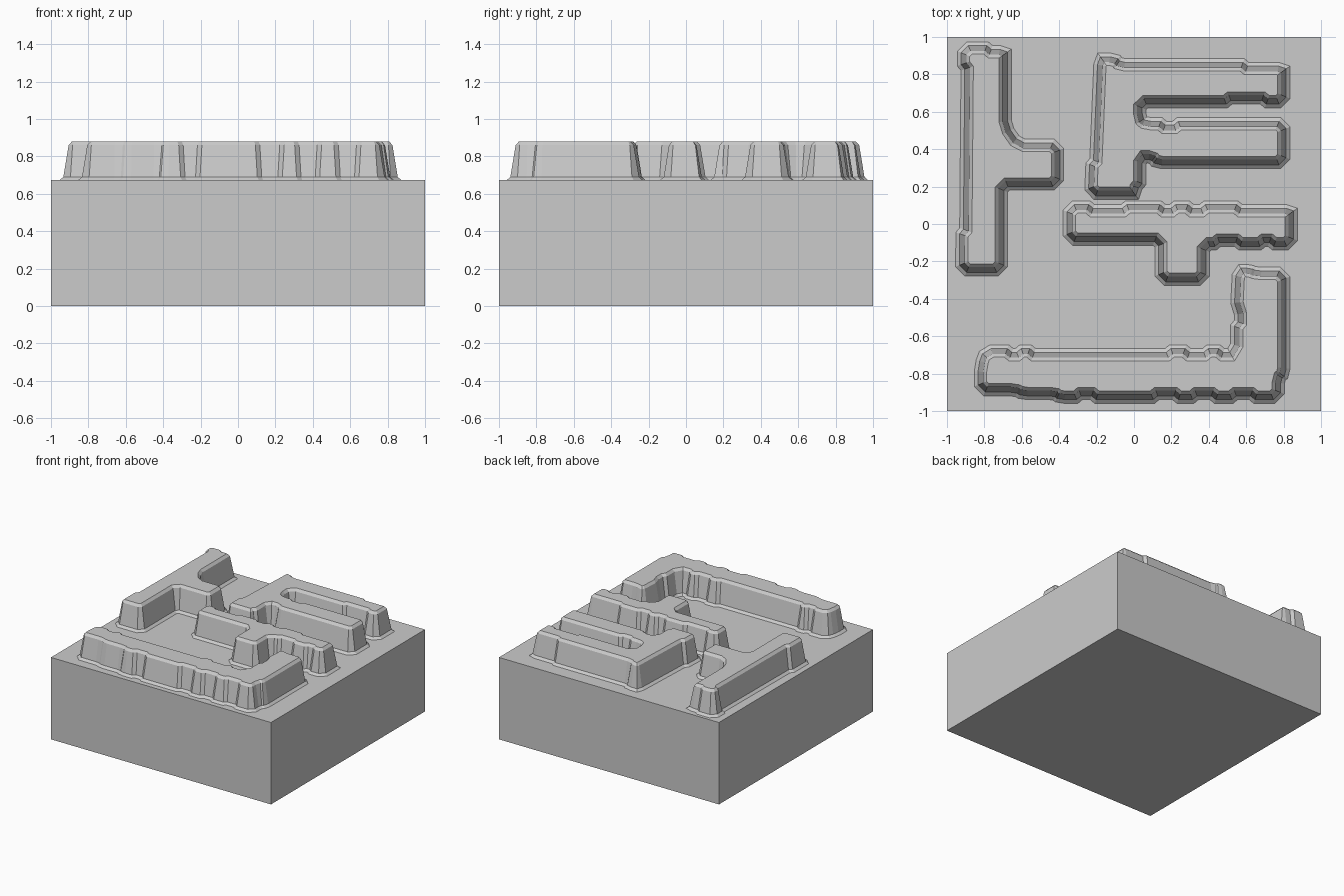
import bpy
import bmesh
from mathutils import Vector

default_cube = bpy.data.objects.get("Cube")
if default_cube:
    bpy.data.objects.remove(default_cube, do_unlink=True)

BASE_TOP = 0.673
CHAMFER = 0.03      # cut at every outline corner
NOTCH_RUN = 0.012   # half length of a notch step
NOTCH_DEPTH = 0.02  # how far a notch steps inward
# wall section: outward offset from the outline, height
WALL = [(0.034, BASE_TOP), (0.014, 0.69), (-0.014, 0.86), (-0.032, 0.88)]

grey = bpy.data.materials.new("plain grey")
grey.use_nodes = True
colour = (0.6, 0.6, 0.6, 1)
grey.diffuse_color = colour
grey.node_tree.nodes["Principled BSDF"].inputs["Base Color"].default_value = colour


def finish(name, bm):
    """Turn a bmesh into a named, flat shaded object."""
    bmesh.ops.recalc_face_normals(bm, faces=bm.faces)
    mesh = bpy.data.meshes.new(name)
    bm.to_mesh(mesh)
    bm.free()
    mesh.materials.append(grey)
    obj = bpy.data.objects.new(name, mesh)
    bpy.context.collection.objects.link(obj)
    return obj


def right_of(direction):
    """Unit vector to the right, which points inside a clockwise outline."""
    return Vector((direction.y, -direction.x)).normalized()


def stepped_outline(corners, notches):
    """Chamfer each corner and step the edge in and out at each notch distance."""
    points = []
    for i, corner in enumerate(corners):
        start = Vector(corner)
        end = Vector(corners[(i + 1) % len(corners)])
        along = (end - start).normalized()
        inward = right_of(along) * NOTCH_DEPTH
        length = (end - start).length
        cut = min(CHAMFER, length * 0.3)
        stepped = False
        points.append(start + along * cut)
        for distance in notches.get(i, []):
            points.append(start + along * (distance - NOTCH_RUN) + inward * stepped)
            stepped = not stepped
            points.append(start + along * (distance + NOTCH_RUN) + inward * stepped)
        points.append(start + along * (length - cut) + inward * stepped)
    return points


def offset_outline(points, amount):
    """Move a clockwise outline outward with mitred corners."""
    moved = []
    for i, point in enumerate(points):
        before = -right_of(point - points[i - 1])
        after = -right_of(points[(i + 1) % len(points)] - point)
        mitre = (before + after) / max(1 + before.dot(after), 0.4)
        moved.append(point + mitre * amount)
    return moved


def raised_block(name, corners, notches):
    """Sweep the wall section round an outline and close the flat top."""
    outline = stepped_outline(corners, notches)
    bm = bmesh.new()
    rings = []
    for offset, height in WALL:
        ring = offset_outline(outline, offset)
        rings.append([bm.verts.new((p.x, p.y, height)) for p in ring])
    for low, high in zip(rings, rings[1:]):
        for i in range(len(low)):
            bm.faces.new((low[i - 1], low[i], high[i], high[i - 1]))
    bm.faces.new(rings[-1])
    return finish(name, bm)


# square base slab
bm = bmesh.new()
bmesh.ops.create_cube(bm, size=1)
bmesh.ops.scale(bm, vec=(2, 2, BASE_TOP), verts=bm.verts)
bmesh.ops.translate(bm, vec=(0, 0, BASE_TOP / 2), verts=bm.verts)
finish("base_slab", bm)

# upright block with a stub to one side
raised_block(
    "left_branch_block",
    [(-.91, .94), (-.69, .94), (-.69, .52), (-.62, .42), (-.41, .42),
     (-.41, .215), (-.71, .215), (-.71, -.245), (-.92, -.245)],
    {0: [.13], 8: [.2, 1.09]})

# block with two long arms
raised_block(
    "two_arm_block",
    [(-.2, .88), (-.1, .88), (-.08, .85), (.8, .85), (.8, .655), (.03, .655),
     (.03, .56), (.06, .535), (.8, .535), (.8, .33), (.12, .33), (.1, .36),
     (.03, .36), (.03, .165), (-.23, .165)],
    {2: [.67], 4: [.1, .3], 7: [.09, .17], 12: [.15], 14: [.16]})

# bar with a stub toward the front
raised_block(
    "stub_bar_block",
    [(-.345, .09), (.84, .09), (.84, -.105), (.37, -.105), (.37, -.295),
     (.145, -.295), (.145, -.08), (-.345, -.08)],
    {0: [.11, .3, .49, .56, .64, .72, .9], 2: [.1, .16, .28, .4]})

# corner block along the front edge
raised_block(
    "front_corner_block",
    [(.56, -.25), (.62, -.25), (.65, -.265), (.8, -.265), (.8, -.8),
     (.77, -.82), (.77, -.925), (-.4, -.925), (-.42, -.905), (-.6, -.905),
     (-.63, -.885), (-.82, -.885), (-.82, -.76), (-.79, -.68), (.55, -.68),
     (.55, -.45)],
    {6: [.13, .24, .34, .45, .54, .66, .98, 1.07],
     13: [.12, .18, .24, .98, 1.07, 1.18, 1.25], 14: [.14]})
